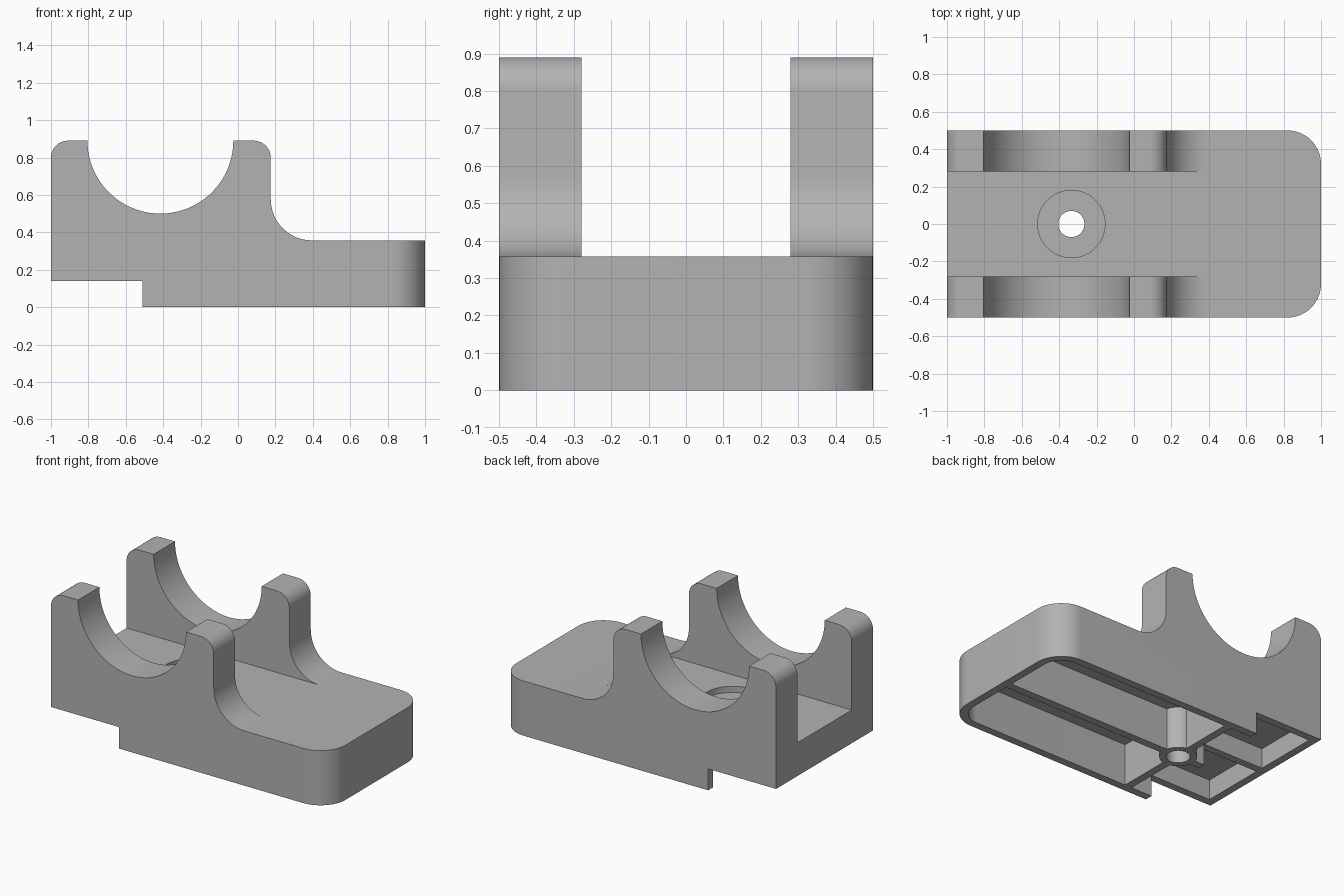
import bpy
import bmesh
from math import cos, sin, radians, pi

if "Cube" in bpy.data.objects:
    bpy.data.objects.remove(bpy.data.objects["Cube"], do_unlink=True)

# Main dimensions
HALF_W, CHANNEL, FLOOR, TOP = 0.5, 0.28, 0.357, 0.89
WALL, RIB, CEILING = 0.05, 0.025, 0.27
BOSS_X, CORNER = -0.335, 0.18

grey = bpy.data.materials.new("plain grey")
grey.use_nodes = True
grey.diffuse_color = (0.45, 0.45, 0.45, 1)
grey.node_tree.nodes["Principled BSDF"].inputs["Base Color"].default_value = grey.diffuse_color


def arc(cx, cy, r, start, end, steps=16):
    """Points along an arc, angles in degrees."""
    angles = [radians(start + (end - start) * i / steps) for i in range(steps + 1)]
    return [(cx + r * cos(a), cy + r * sin(a)) for a in angles]


def prism(name, points, lo, hi, along_y=False):
    """Extrude a closed outline along z, or an x-z outline along y."""
    bm = bmesh.new()
    verts = [bm.verts.new((a, lo, b) if along_y else (a, b, lo)) for a, b in points]
    face = bm.faces.new(verts)
    new = bmesh.ops.extrude_face_region(bm, geom=[face])["geom"]
    shift = (0, hi - lo, 0) if along_y else (0, 0, hi - lo)
    bmesh.ops.translate(bm, vec=shift, verts=[g for g in new if isinstance(g, bmesh.types.BMVert)])
    bmesh.ops.recalc_face_normals(bm, faces=bm.faces)
    mesh = bpy.data.meshes.new(name)
    bm.to_mesh(mesh)
    bm.free()
    mesh.materials.append(grey)
    obj = bpy.data.objects.new(name, mesh)
    bpy.context.collection.objects.link(obj)
    return obj


def box(name, x0, x1, y0, y1, z0, z1):
    return prism(name, [(x0, y0), (x1, y0), (x1, y1), (x0, y1)], z0, z1)


def disc(name, r, z0, z1):
    return prism(name, arc(BOSS_X, 0, r, 0, 352.5, 47), z0, z1)


def cut(target, cutter):
    """Subtract the cutter from the target and discard it."""
    mod = target.modifiers.new("cut", "BOOLEAN")
    mod.operation, mod.solver, mod.object = "DIFFERENCE", "EXACT", cutter
    bpy.context.view_layer.objects.active = target
    bpy.ops.object.modifier_apply(modifier=mod.name)
    bpy.data.objects.remove(cutter, do_unlink=True)


# Side profile: stepped foot, sloping shoulder, two posts and a round cradle
profile = [(-1, 0.14), (-0.51, 0.14), (-0.51, 0), (1, 0), (1, FLOOR)]
profile += arc(0.395, FLOOR + 0.22, 0.22, 270, 180)
profile += arc(0.085, TOP - 0.09, 0.09, 0, 90, 10)
profile += arc(-0.415, TOP, 0.39, 0, -180, 40)
profile += arc(-0.91, TOP - 0.09, 0.09, 90, 180, 10)
body = prism("bearing_block", profile, -HALF_W, HALF_W, along_y=True)

# Rounded vertical corners at the plain end
bm = bmesh.new()
bm.from_mesh(body.data)
corners = [e for e in bm.edges if all(v.co.x > 0.99 for v in e.verts)
           and abs(e.verts[0].co.z - e.verts[1].co.z) > 0.1]
bmesh.ops.bevel(bm, geom=corners, offset=CORNER, segments=14, profile=0.5, affect="EDGES")
bm.to_mesh(body.data)
bm.free()

# Channel between the cradle cheeks
cut(body, box("channel_cutter", -1.2, 0.38, -CHANNEL, CHANNEL, FLOOR, 1.2))

# Hollow underside: four pockets leave the walls, cross ribs and round boss
inner = HALF_W - WALL
r = CORNER - WALL
for side in (-1, 1):
    outline = [(BOSS_X + RIB, RIB), (1 - WALL, RIB)]
    outline += arc(1 - WALL - r, inner - r, r, 0, 90, 14) + [(BOSS_X + RIB, inner)]
    pockets = [
        prism("long_pocket_cutter", [(x, side * y) for x, y in outline], -0.1, CEILING),
        box("foot_pocket_cutter", -1 + WALL, BOSS_X - RIB,
            *sorted((side * RIB, side * inner)), -0.1, CEILING),
    ]
    for pocket in pockets:
        cut(pocket, disc("boss_keep", 0.11, -0.3, 0.5))
        cut(body, pocket)

# Screw hole with a shallow round recess
cut(body, disc("recess_cutter", 0.18, FLOOR - 0.04, 0.48))
cut(body, disc("hole_cutter", 0.07, -0.2, 0.6))

# Smooth the curved faces, keep the edges crisp
bpy.ops.object.select_all(action="DESELECT")
body.select_set(True)
bpy.context.view_layer.objects.active = body
bpy.ops.object.shade_smooth_by_angle(angle=radians(30))
